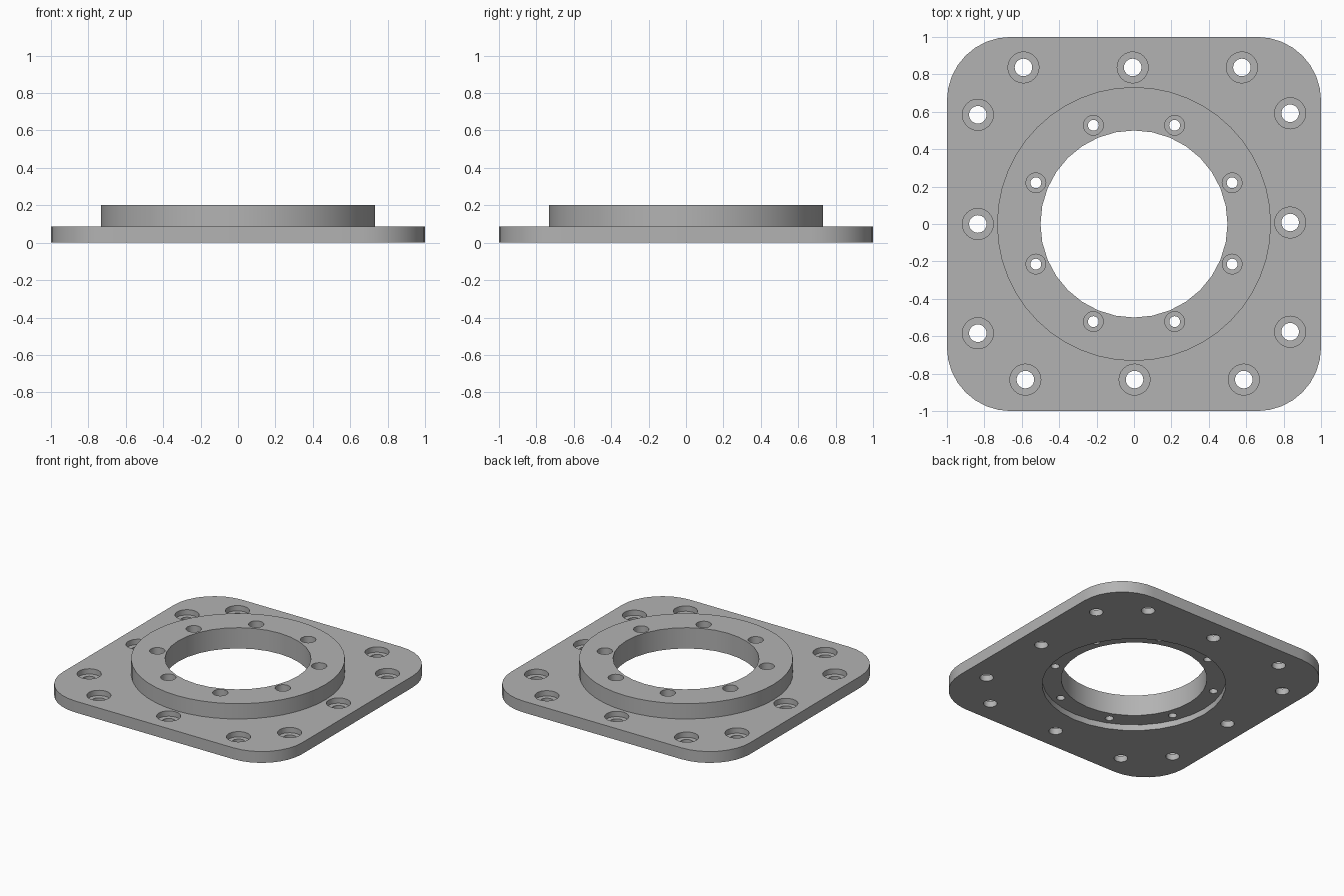
import bpy
import bmesh
from math import cos, sin, pi, radians

if "Cube" in bpy.data.objects:
    bpy.data.objects.remove(bpy.data.objects["Cube"], do_unlink=True)

TOP, PLATE, RECESS = 0.202, 0.086, 0.045   # collar top, plate top, underside recess depth

metal = bpy.data.materials.new("plain_grey_metal")
metal.use_nodes = True
grey = (0.45, 0.45, 0.45, 1)
metal.diffuse_color = grey
metal.node_tree.nodes["Principled BSDF"].inputs["Base Color"].default_value = grey


def circle(r, n, cx=0, cy=0):
    return [(cx + r * cos(2 * pi * i / n), cy + r * sin(2 * pi * i / n)) for i in range(n)]


def rounded_square(half, r, steps):
    pts = []
    for corner, (sx, sy) in enumerate([(1, 1), (-1, 1), (-1, -1), (1, -1)]):
        for i in range(steps + 1):
            a = (corner + i / steps) * pi / 2
            pts.append((sx * (half - r) + r * cos(a), sy * (half - r) + r * sin(a)))
    return pts


def stack(bm, sections):
    """Closed solid through a list of (outline, z) sections."""
    rings = [[bm.verts.new((x, y, z)) for x, y in outline] for outline, z in sections]
    for low, high in zip(rings, rings[1:]):
        n = len(low)
        for i in range(n):
            j = (i + 1) % n
            bm.faces.new((low[i], low[j], high[j], high[i]))
    bm.faces.new(rings[0][::-1])
    bm.faces.new(rings[-1])


def stepped(bm, r_low, r_high, step_z, n, cx=0, cy=0):
    """Two-diameter cutter running through the whole part."""
    low, high = circle(r_low, n, cx, cy), circle(r_high, n, cx, cy)
    stack(bm, [(low, -0.1), (low, step_z), (high, step_z), (high, TOP + 0.1)])


def finish(name, bm):
    mesh = bpy.data.meshes.new(name)
    bm.to_mesh(mesh)
    bm.free()
    mesh.materials.append(metal)
    ob = bpy.data.objects.new(name, mesh)
    bpy.context.collection.objects.link(ob)
    return ob


def combine(body, other, operation):
    mod = body.modifiers.new(other.name, 'BOOLEAN')
    mod.operation, mod.object, mod.solver = operation, other, 'EXACT'
    bpy.ops.object.modifier_apply(modifier=mod.name)
    bpy.data.objects.remove(other, do_unlink=True)


# Rounded square plate
bm = bmesh.new()
plate = rounded_square(1, 0.34, 8)
stack(bm, [(plate, 0), (plate, PLATE)])
flange = finish("mounting_flange", bm)
bpy.context.view_layer.objects.active = flange
flange.select_set(True)

# Raised collar
bm = bmesh.new()
collar = circle(0.732, 48)
stack(bm, [(collar, PLATE / 2), (collar, TOP)])
combine(flange, finish("collar", bm), 'UNION')

# Central bore with a wider recess underneath
bm = bmesh.new()
stepped(bm, 0.63, 0.5, RECESS, 32)
combine(flange, finish("bore_cutter", bm), 'DIFFERENCE')

# Counterbored holes: three along each plate side, eight around the collar
bm = bmesh.new()
for along in (-0.584, 0, 0.584):
    for x, y in [(along - 0.007, 0.837), (along + 0.003, -0.832),
                 (0.835, along + 0.008), (-0.835, along)]:
        stepped(bm, 0.047, 0.083, PLATE - 0.04, 24, x, y)
for i in range(8):
    a = radians(22.5 + 45 * i)
    stepped(bm, 0.029, 0.053, TOP - 0.08, 20, 0.568 * cos(a), 0.568 * sin(a) + 0.003)
combine(flange, finish("bolt_hole_cutter", bm), 'DIFFERENCE')

bpy.ops.object.shade_smooth_by_angle(angle=radians(30))
